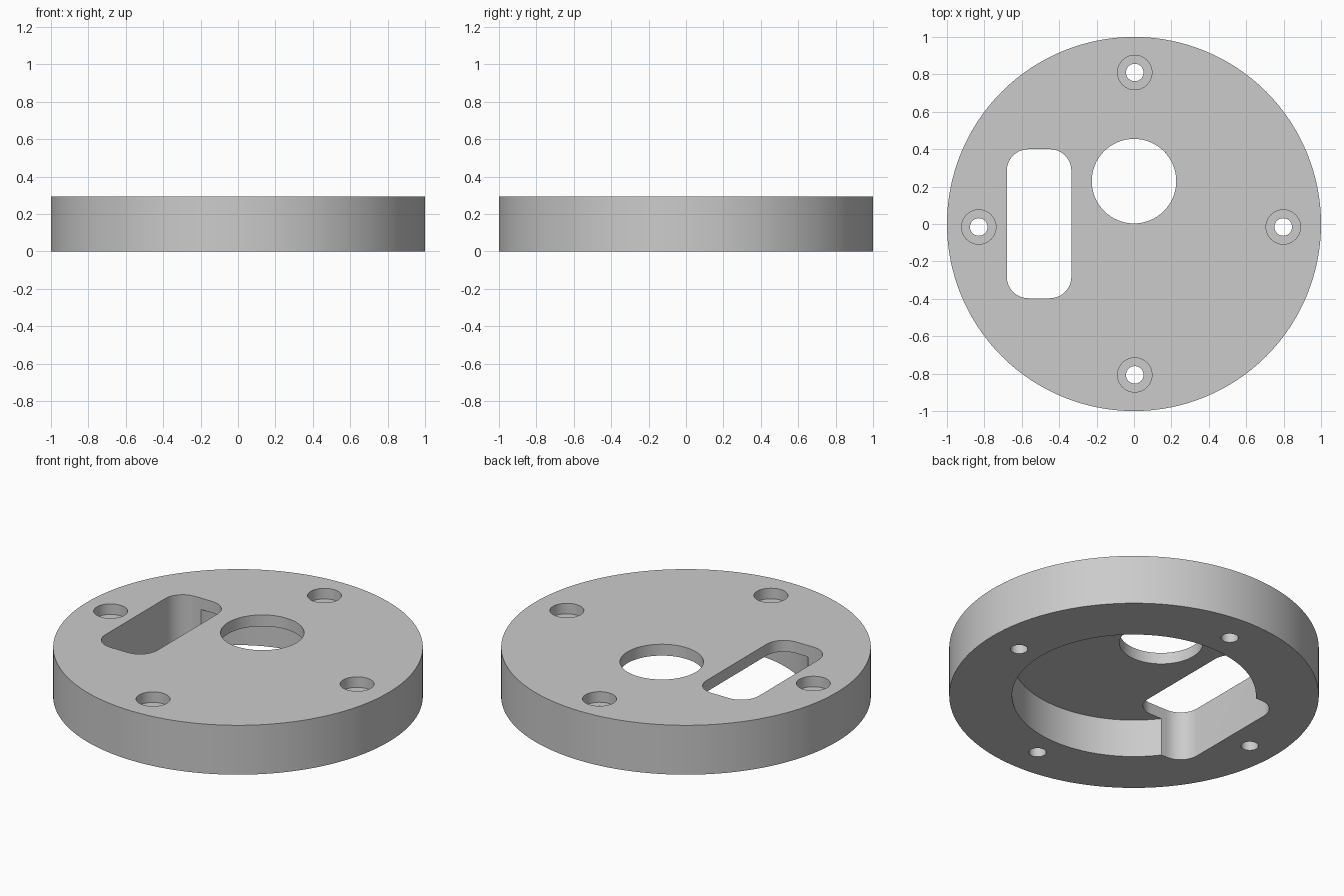
import bpy
import math

if "Cube" in bpy.data.objects:
    bpy.data.objects.remove(bpy.data.objects["Cube"], do_unlink=True)

HEIGHT = 0.295
OVER = 0.1  # how far cutters reach past the plate


def circle(radius, count, x=0, y=0):
    step = math.tau / count
    return [(x + radius * math.cos(i * step), y + radius * math.sin(i * step))
            for i in range(count)]


def rounded_rect(x0, x1, y0, y1, r, count=12):
    corners = [(x1 - r, y1 - r), (x0 + r, y1 - r), (x0 + r, y0 + r), (x1 - r, y0 + r)]
    points = []
    for k, (cx, cy) in enumerate(corners):
        for i in range(count + 1):
            a = (k + i / count) * math.pi / 2
            points.append((cx + r * math.cos(a), cy + r * math.sin(a)))
    return points


def prism(name, outline, z0, z1):
    n = len(outline)
    verts = [(x, y, z) for z in (z0, z1) for x, y in outline]
    faces = [tuple(reversed(range(n))), tuple(range(n, 2 * n))]
    faces += [(i, (i + 1) % n, n + (i + 1) % n, n + i) for i in range(n)]
    mesh = bpy.data.meshes.new(name)
    mesh.from_pydata(verts, [], faces)
    obj = bpy.data.objects.new(name, mesh)
    bpy.context.collection.objects.link(obj)
    return obj


def select(obj):
    bpy.ops.object.select_all(action='DESELECT')
    obj.select_set(True)
    bpy.context.view_layer.objects.active = obj


def cut(target, outline, z0, z1):
    cutter = prism("cutter", outline, z0, z1)
    cutter.hide_render = True
    mod = target.modifiers.new("cut", 'BOOLEAN')
    mod.operation = 'DIFFERENCE'
    mod.solver = 'EXACT'
    mod.object = cutter
    select(target)
    bpy.ops.object.modifier_apply(modifier=mod.name)
    bpy.data.objects.remove(cutter, do_unlink=True)


# Plain grey material
grey = bpy.data.materials.new("light grey")
grey.use_nodes = True
colour = (0.6, 0.6, 0.6, 1)
grey.diffuse_color = colour
grey.node_tree.nodes["Principled BSDF"].inputs["Base Color"].default_value = colour

# Round plate
plate = prism("round_plate", circle(1, 128), 0, HEIGHT)
plate.data.materials.append(grey)

# Round recess underneath
cut(plate, circle(0.66, 96), -OVER, 0.227)

# Round opening and rounded slot
cut(plate, circle(0.226, 64, 0, 0.229), -OVER, HEIGHT + OVER)
cut(plate, rounded_rect(-0.68, -0.335, -0.397, 0.4, 0.115), -OVER, HEIGHT + OVER)

# Counterbored screw holes
for x, y in [(0.004, 0.81), (0.004, -0.807), (-0.83, -0.016), (0.798, -0.016)]:
    cut(plate, circle(0.092, 40, x, y), HEIGHT - 0.063, HEIGHT + OVER)
    cut(plate, circle(0.047, 32, x, y), -OVER, HEIGHT + OVER)

# Smooth walls with sharp rims
select(plate)
bpy.ops.object.shade_smooth_by_angle(angle=math.radians(30))
